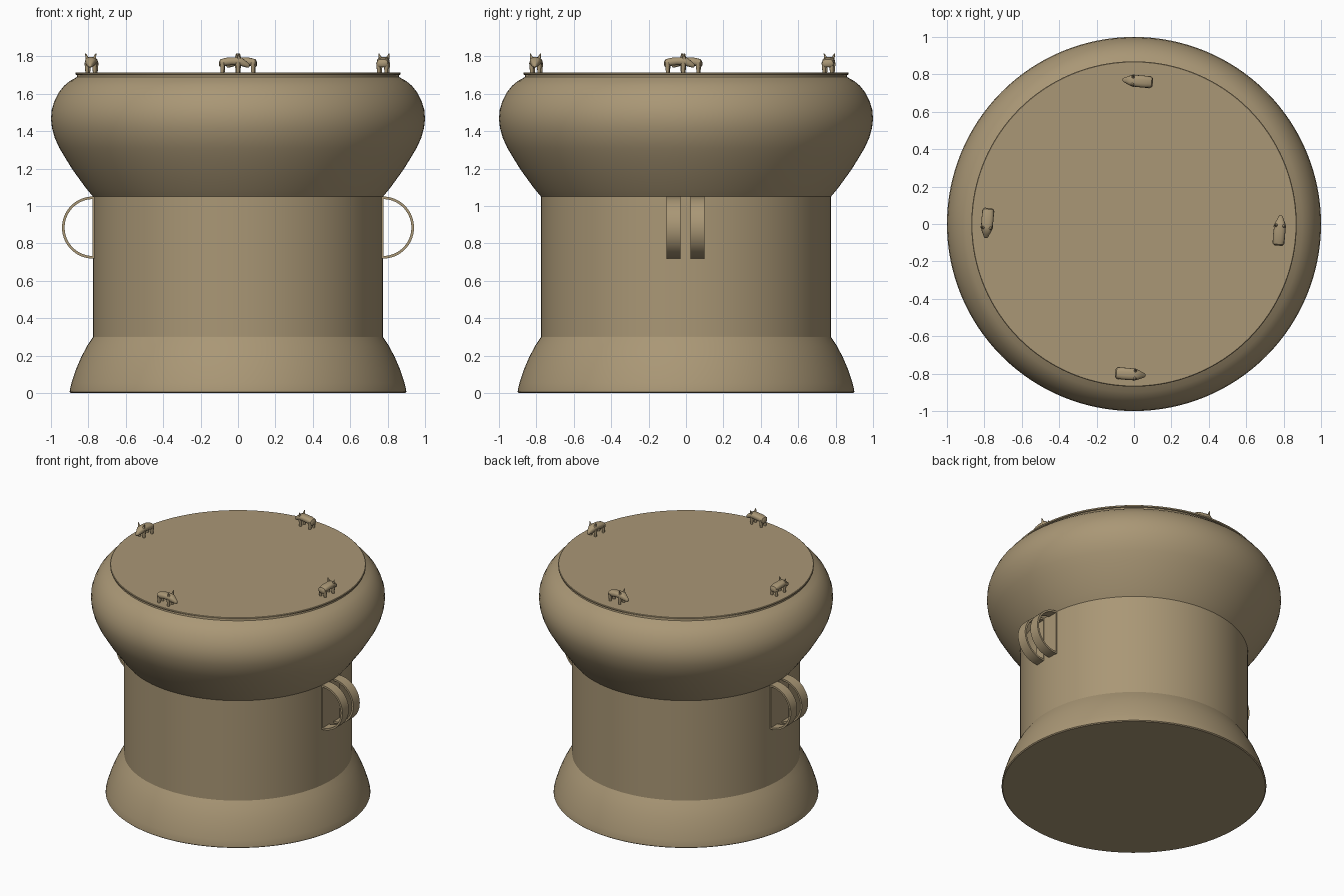
import bpy, bmesh
from math import sin, cos, pi, radians, copysign
from mathutils import Matrix, Vector

if "Cube" in bpy.data.objects:
    bpy.data.objects.remove(bpy.data.objects["Cube"])

bronze = bpy.data.materials.new("bronze")
bronze.diffuse_color = (0.40, 0.31, 0.18, 1)
bronze.use_nodes = True
bronze.node_tree.nodes["Principled BSDF"].inputs["Base Color"].default_value = bronze.diffuse_color


def finish(name, bm, angle=24):
    bmesh.ops.recalc_face_normals(bm, faces=bm.faces)
    me = bpy.data.meshes.new(name)
    bm.to_mesh(me)
    bm.free()
    me.materials.append(bronze)
    me.shade_smooth()
    me.set_sharp_from_angle(angle=radians(angle))
    ob = bpy.data.objects.new(name, me)
    bpy.context.collection.objects.link(ob)
    return ob


def loft(bm, rings, cap=True):
    """Skin a list of equal-length point rings."""
    loops = [[bm.verts.new(p) for p in r] for r in rings]
    n = len(loops[0])
    pairs = list(zip(loops, loops[1:]))
    if not cap:
        pairs.append((loops[-1], loops[0]))
    for a, b in pairs:
        for i in range(n):
            j = (i + 1) % n
            bm.faces.new((a[i], a[j], b[j], b[i]))
    if cap:
        bm.faces.new(loops[0])
        bm.faces.new(loops[-1])


def lathe(name, profile, n=128):
    bm = bmesh.new()
    loft(bm, [[(r * cos(2 * pi * i / n), r * sin(2 * pi * i / n), z) for i in range(n)]
              for r, z in profile])
    return finish(name, bm)


# Drum body: flared foot, straight waist, bulging shoulder
lathe("drum_body", [
    (.893, 0), (.9, .006), (.899, .018), (.89, .055), (.867, .125), (.837, .195),
    (.805, .255), (.775, .30), (.775, 1.05), (.785, 1.062), (.81, 1.092),
    (.845, 1.14), (.885, 1.195), (.922, 1.255), (.955, 1.31), (.98, 1.365),
    (.995, 1.42), (1.0, 1.465), (.996, 1.515), (.982, 1.56), (.96, 1.605),
    (.93, 1.643), (.90, 1.668), (.873, 1.683), (.862, 1.69), (.858, 1.71)])

# Drumhead: thin overhanging disc
lathe("drumhead", [(.862, 1.70), (.869, 1.703), (.87, 1.712), (.866, 1.715)])


# Strap handles: two D-shaped bands on each side
def handle(name, side, y0, y1):
    bm = bmesh.new()
    n = 40
    rings = []
    for i in range(n + 1):
        a = -pi / 2 + pi * i / n
        ring = []
        for r, y in ((.166, y0), (.166, y1), (.152, y1), (.152, y0)):
            x = .775 + r * cos(a)
            ring.append((side * x, y, .885 + r * sin(a)))
        rings.append(ring)
    loft(bm, rings)
    # flat back strip against the waist
    bmesh.ops.create_cube(bm, size=1, matrix=Matrix.Translation(
        (side * .769, (y0 + y1) / 2, .885)) @ Matrix.Diagonal((.016, y1 - y0, .33, 1)))
    finish(name, bm, 35)


for side, label in ((1, "right"), (-1, "left")):
    handle(label + "_handle_front", side, -.105, -.03)
    handle(label + "_handle_back", side, .025, .10)


# Small four-legged animals around the drumhead, head along local +x
def animal(name, x, y, turn):
    bm = bmesh.new()
    body = [(-.081, .020, .036, .058), (-.074, .029, .028, .071), (-.045, .032, .035, .079),
            (-.01, .032, .040, .081), (.02, .031, .038, .083), (.038, .028, .034, .081),
            (.06, .018, .028, .064), (.076, .011, .026, .050), (.081, .006, .030, .044)]
    n = 14
    rings = []
    for px, w, lo, hi in body:
        ring = []
        for i in range(n):
            c, s = cos(2 * pi * i / n), sin(2 * pi * i / n)
            # squarish oval section
            ring.append((px, w * copysign(abs(c) ** .75, c),
                         (lo + hi) / 2 + (hi - lo) / 2 * copysign(abs(s) ** .75, s)))
        rings.append(ring)
    loft(bm, rings)
    for s in (1, -1):
        for lx in (-.062, .022):
            bmesh.ops.create_cone(bm, cap_ends=True, segments=10, radius1=.009, radius2=.014,
                                  depth=.055, matrix=Matrix.Translation((lx, s * .02, .0265)))
        # pointed ear
        bmesh.ops.create_cone(bm, cap_ends=True, segments=8, radius1=.011, radius2=.002,
                              depth=.034, matrix=Matrix.Translation((.026, s * .023, .086))
                              @ Matrix.Rotation(-s * radians(18), 4, 'X'))
    bm.transform(Matrix.Translation((x, y, 1.714)) @ Matrix.Rotation(radians(turn), 4, 'Z'))
    finish(name, bm, 45)


for name, x, y, turn in (("front_animal", -.02, -.803, -5), ("right_animal", .778, -.035, 85),
                         ("back_animal", .02, .764, 175), ("left_animal", -.785, .005, 265)):
    animal(name, x, y, turn)
